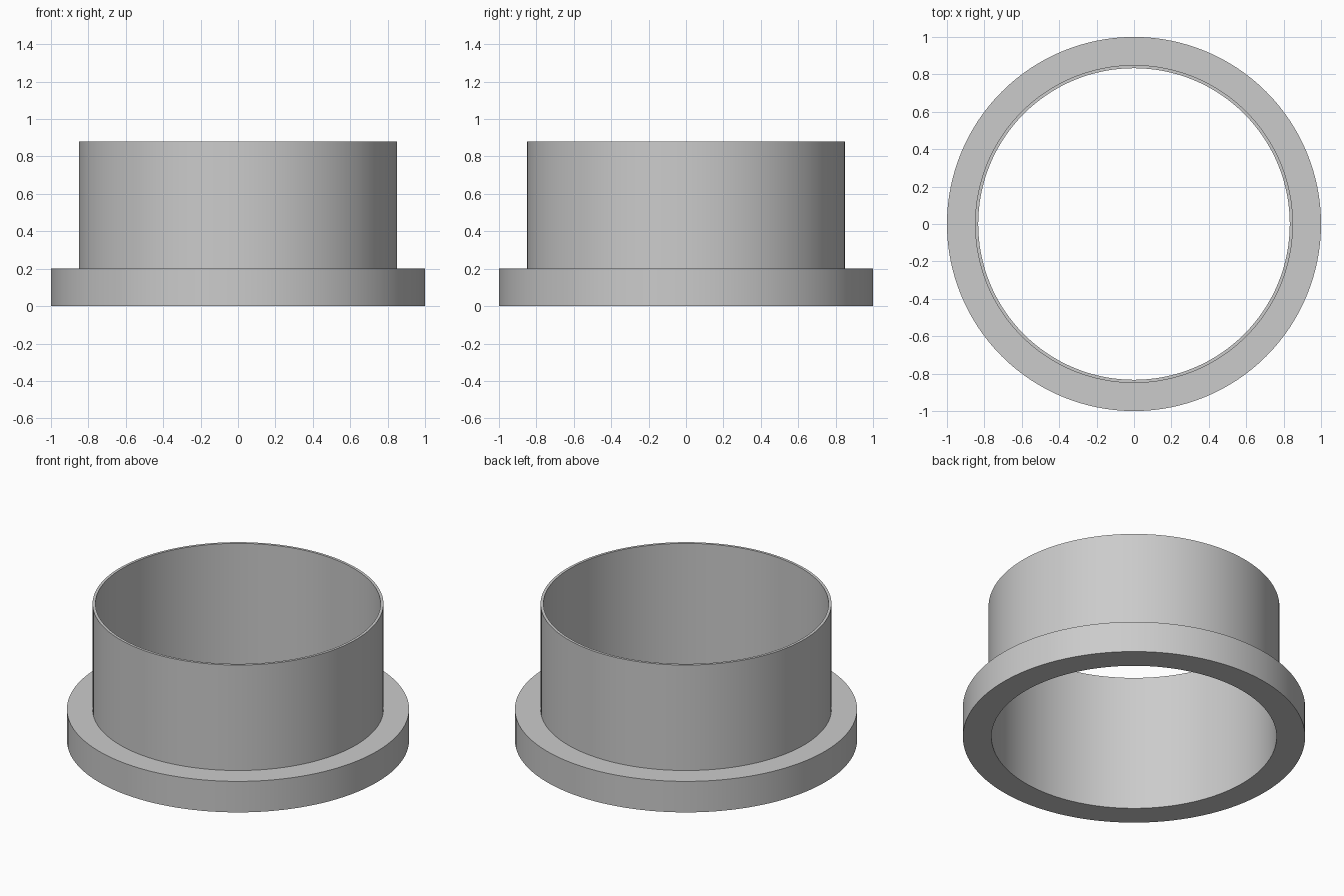
import bpy
import bmesh
import math

cube = bpy.data.objects.get("Cube")
if cube:
    bpy.data.objects.remove(cube, do_unlink=True)

SEGMENTS = 128
BORE, WALL, RIM = 0.833, 0.85, 1.0
FLANGE_TOP, HEIGHT = 0.2, 0.88

grey = bpy.data.materials.new("plain grey")
grey.use_nodes = True
colour = (0.6, 0.6, 0.6, 1)
grey.diffuse_color = colour
grey.node_tree.nodes["Principled BSDF"].inputs["Base Color"].default_value = colour


def lathe(name, profile):
    """Revolve a closed (radius, height) profile around z."""
    bm = bmesh.new()
    rings = []
    for i in range(SEGMENTS):
        a = math.tau * i / SEGMENTS
        rings.append([bm.verts.new((r * math.cos(a), r * math.sin(a), z))
                      for r, z in profile])
    count = len(profile)
    for i, ring in enumerate(rings):
        following = rings[(i + 1) % SEGMENTS]
        for j in range(count):
            k = (j + 1) % count
            bm.faces.new((ring[j], following[j], following[k], ring[k]))
    bmesh.ops.recalc_face_normals(bm, faces=bm.faces)
    mesh = bpy.data.meshes.new(name)
    bm.to_mesh(mesh)
    bm.free()
    mesh.materials.append(grey)
    obj = bpy.data.objects.new(name, mesh)
    bpy.context.collection.objects.link(obj)
    return obj


# Thin sleeve and wide base flange as one open ring
collar = lathe("flanged_sleeve", [
    (BORE, 0), (RIM, 0), (RIM, FLANGE_TOP),
    (WALL, FLANGE_TOP), (WALL, HEIGHT), (BORE, HEIGHT)])

# Smooth round walls, crisp rims
bpy.ops.object.select_all(action="DESELECT")
collar.select_set(True)
bpy.context.view_layer.objects.active = collar
bpy.ops.object.shade_smooth_by_angle(angle=math.radians(30))
